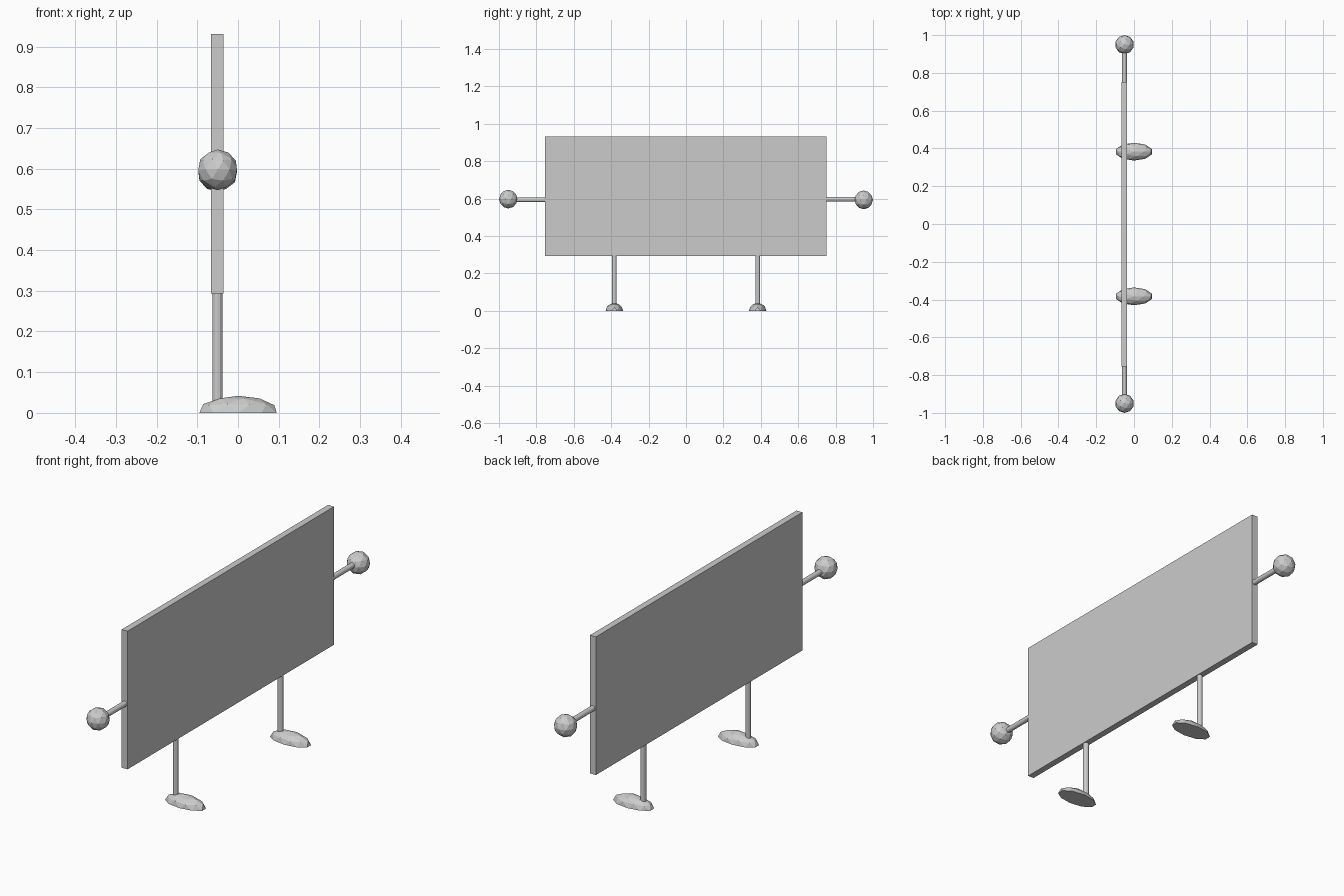
import bpy, bmesh
from math import pi
from mathutils import Matrix, Vector

if "Cube" in bpy.data.objects:
    bpy.data.objects.remove(bpy.data.objects["Cube"])

BOARD_X = -0.05


def add_object(name, bm):
    bmesh.ops.recalc_face_normals(bm, faces=bm.faces)
    mesh = bpy.data.meshes.new(name)
    bm.to_mesh(mesh)
    bm.free()
    obj = bpy.data.objects.new(name, mesh)
    bpy.context.collection.objects.link(obj)
    return obj


def box(name, low, high):
    low, high = Vector(low), Vector(high)
    bm = bmesh.new()
    bmesh.ops.create_cube(bm, size=1, matrix=Matrix.Translation((low + high) / 2)
                          @ Matrix.Diagonal((*(high - low), 1)))
    return add_object(name, bm)


def rod(name, start, end, radius):
    start, end = Vector(start), Vector(end)
    axis = end - start
    turn = axis.to_track_quat('Z', 'Y').to_matrix().to_4x4()
    bm = bmesh.new()
    bmesh.ops.create_cone(bm, cap_ends=True, segments=12, radius1=radius,
                          radius2=radius, depth=axis.length,
                          matrix=Matrix.Translation((start + end) / 2) @ turn)
    return add_object(name, bm)


def ball(name, centre, radii, half=False):
    bm = bmesh.new()
    bmesh.ops.create_icosphere(bm, subdivisions=2, radius=1)
    if half:
        # Flat sole: keep only the upper half
        bmesh.ops.bisect_plane(bm, geom=bm.verts[:] + bm.edges[:] + bm.faces[:],
                               plane_co=(0, 0, 0), plane_no=(0, 0, 1),
                               clear_inner=True)
        bmesh.ops.holes_fill(bm, edges=[e for e in bm.edges if e.is_boundary], sides=0)
    bmesh.ops.transform(bm, verts=bm.verts, matrix=Matrix.Translation(centre)
                        @ Matrix.Diagonal((*radii, 1)))
    return add_object(name, bm)


# Rectangular body panel
box("body_board", (-0.066, -0.755, 0.293), (-0.036, 0.752, 0.931))

for side, s, rod_z, hand_z in (("left", -1, 0.593, 0.597), ("right", 1, 0.597, 0.593)):
    # Arm and faceted hand
    rod(side + "_arm", (BOARD_X, s * 0.74, rod_z), (BOARD_X, s * 0.92, rod_z), 0.0125)
    ball(side + "_hand", (BOARD_X, s * 0.95, hand_z), (0.05, 0.05, 0.05))
    # Leg and flat-soled foot
    y = s * 0.383
    rod(side + "_leg", (BOARD_X, y, 0.02), (BOARD_X, y, 0.30), 0.0125)
    ball(side + "_foot", (0, y, 0), (0.1, 0.047, 0.042), half=True)
